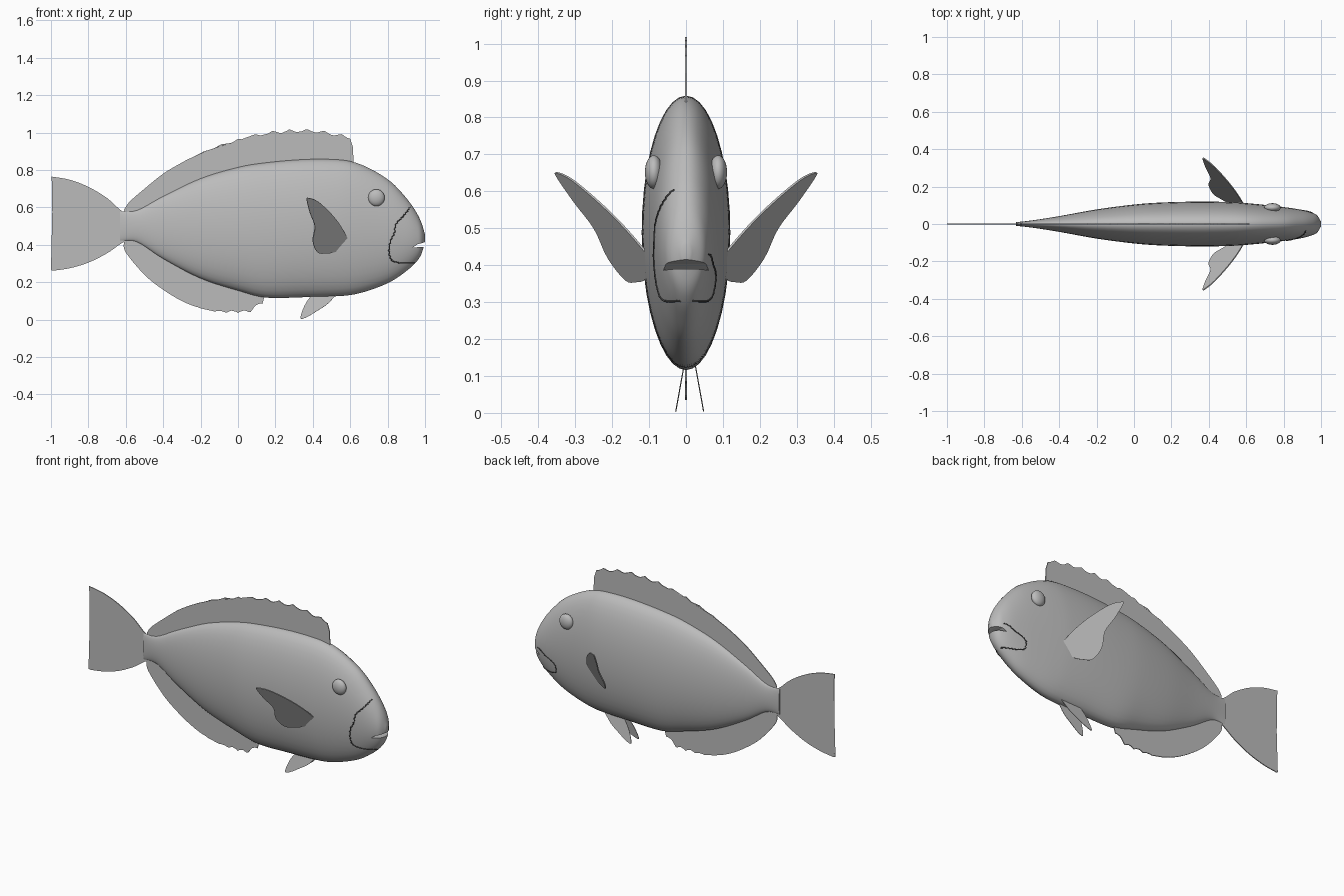
import bpy, bmesh, math
from mathutils import Vector

if "Cube" in bpy.data.objects:
    bpy.data.objects.remove(bpy.data.objects["Cube"])


def material(name, value):
    mat = bpy.data.materials.new(name)
    mat.use_nodes = True
    color = (value, value, value, 1)
    mat.diffuse_color = color
    mat.node_tree.nodes["Principled BSDF"].inputs["Base Color"].default_value = color
    return mat


GREY = material("grey", 0.5)
DARK = material("dark grey", 0.06)


def add_object(name, bm, mat=GREY):
    bmesh.ops.recalc_face_normals(bm, faces=bm.faces)
    mesh = bpy.data.meshes.new(name)
    bm.to_mesh(mesh)
    bm.free()
    obj = bpy.data.objects.new(name, mesh)
    bpy.context.collection.objects.link(obj)
    mesh.materials.append(mat)
    return obj


def smooth(obj, degrees=40):
    bpy.ops.object.select_all(action='DESELECT')
    obj.select_set(True)
    bpy.context.view_layer.objects.active = obj
    bpy.ops.object.shade_smooth_by_angle(angle=math.radians(degrees))


def spline(points, steps=5):
    """Catmull-Rom curve through the points."""
    pts = [Vector(p) for p in points]
    out = []
    for i in range(len(pts) - 1):
        a, b, c = pts[max(i - 1, 0)], pts[i], pts[i + 1]
        d = pts[min(i + 2, len(pts) - 1)]
        for s in range(steps):
            t = s / steps
            out.append(b + (c - a) * (t / 2) + (a * 2 - b * 5 + c * 4 - d) * (t * t / 2)
                       + (b * 3 - a - c * 3 + d) * (t ** 3 / 2))
    return out + [pts[-1]]


# Body stations: x, top, bottom, half width
stations = spline([
    (-.63, .58, .42, .01), (-.54, .585, .415, .02), (-.4, .66, .325, .042),
    (-.2, .755, .22, .078), (0, .815, .155, .104), (.15, .84, .118, .115),
    (.35, .857, .12, .12), (.52, .857, .125, .117), (.62, .842, .135, .11),
    (.72, .8, .163, .1), (.82, .735, .205, .088), (.9, .65, .26, .075),
    (.95, .58, .305, .061), (.98, .52, .35, .045), (1, .455, .415, .012)])


def half_width(x, z):
    """Half width of the body surface at a side-view point."""
    for p, q in zip(stations, stations[1:]):
        if p[0] <= x <= q[0]:
            s = p.lerp(q, (x - p[0]) / (q[0] - p[0]))
            h = (2 * z - s[1] - s[2]) / (s[1] - s[2])
            return s[3] * math.sqrt(max(0, 1 - h * h))
    return 0


bm = bmesh.new()
SIDES = 40
rings = []
for x, top, low, wide in stations:
    ring = []
    for k in range(SIDES):
        a = math.tau * k / SIDES
        ring.append(bm.verts.new((x, wide * math.cos(a),
                                  (top + low) / 2 + (top - low) / 2 * math.sin(a))))
    rings.append(ring)
for r, s in zip(rings, rings[1:]):
    for k in range(SIDES):
        n = (k + 1) % SIDES
        bm.faces.new((r[k], r[n], s[n], s[k]))
bm.faces.new(rings[0])
bm.faces.new(rings[-1])
body = add_object("body", bm)

# Mouth: a curved slot cut into the snout
bm = bmesh.new()
slot = [(.935, .386), (.97, .388), (1.03, .393), (1.03, .425), (.985, .41), (.96, .403)]
sides = [[bm.verts.new((x, y, z)) for x, z in slot] for y in (-.2, .2)]
bm.faces.new(sides[0])
bm.faces.new(sides[1])
for k in range(len(slot)):
    n = (k + 1) % len(slot)
    bm.faces.new((sides[0][k], sides[0][n], sides[1][n], sides[1][k]))
cutter = add_object("mouth_cutter", bm)
cutter.hide_render = True
cutter.hide_set(True)
cut = body.modifiers.new("mouth", 'BOOLEAN')
cut.object = cutter
cut.operation = 'DIFFERENCE'
cut.solver = 'EXACT'
smooth(body)


def fin(name, outline, place, thickness=.005):
    """Thin flat fin from a side-view outline, mapped into space by place."""
    bm = bmesh.new()
    face = bm.faces.new([bm.verts.new(place(x, z)) for x, z in outline])
    bmesh.ops.triangulate(bm, faces=[face])
    obj = add_object(name, bm)
    solid = obj.modifiers.new("thickness", 'SOLIDIFY')
    solid.thickness = thickness
    solid.offset = 0
    return obj


def scallop(edge, depth, start, spacing):
    """Notch the edge between its spines, deeper towards the head."""
    return [(x, z + depth * min(1, max(0, (x - start) / .4))
             * abs(math.sin(math.pi * x / spacing))) for x, z in edge]


def middle(x, z):
    return (x, 0, z)


# Dorsal fin
edge = spline([(-.61, .585), (-.58, .63), (-.5, .7), (-.4, .78), (-.3, .84), (-.2, .892),
               (-.1, .935), (0, .967), (.1, .995), (.2, 1.013), (.3, 1.02), (.4, 1.02),
               (.5, 1.005), (.6, .985)], 8)
base = [(s[0], s[1] - .03) for s in reversed(stations) if -.6 < s[0] < .6]
fin("dorsal_fin", scallop(edge, -.018, -.3, .092) + [(.615, .92), (.618, .82)] + base, middle)

# Anal fin
edge = spline([(-.61, .415), (-.6, .36), (-.5, .24), (-.4, .16), (-.3, .1), (-.2, .06),
               (-.1, .038), (0, .035), (.06, .035), (.13, .085), (.14, .13)], 8)
base = [(s[0], s[2] + .03) for s in reversed(stations) if -.6 < s[0] < .13]
fin("anal_fin", scallop(edge, .025, -.25, .065) + base, middle)

# Tail fin
tail = (spline([(-.57, .57), (-.62, .58), (-.7, .65), (-.8, .71), (-.9, .748), (-.997, .765)])
        + spline([(-.998, .75), (-.975, .65), (-.967, .5), (-.977, .36), (-1, .265)])
        + spline([(-.99, .262), (-.9, .275), (-.8, .305), (-.7, .355), (-.62, .41), (-.57, .43)]))
fin("tail_fin", tail, middle)

# Paired fins and eyes
pectoral = spline([(.575, .41), (.55, .38), (.51, .36), (.47, .355), (.425, .36), (.4, .42),
                   (.41, .5), (.385, .57), (.368, .64), (.38, .65), (.43, .63), (.5, .565),
                   (.55, .5), (.585, .435)], 4)
pelvic = spline([(.53, .14), (.48, .085), (.42, .045), (.37, .015), (.335, .006),
                 (.345, .05), (.37, .1), (.41, .15)], 4)
for side, sign in (("left", 1), ("right", -1)):
    fin(side + "_pectoral_fin", pectoral, lambda x, z: (
        x, sign * (.108 + .596 * (.585 - x) + .544 * (z - .435)), z), .006)
    fin(side + "_pelvic_fin", pelvic, lambda x, z: (
        x, .01 + sign * (.015 + .18 * (.13 - z)), z), .003)
    bm = bmesh.new()
    bmesh.ops.create_uvsphere(bm, u_segments=32, v_segments=20, radius=.044)
    bmesh.ops.scale(bm, vec=(1, .55, 1.03), verts=bm.verts)
    bmesh.ops.translate(bm, vec=(.74, sign * .087, .652), verts=bm.verts)
    smooth(add_object(side + "_eye", bm))


def seam(name, sign, path):
    """Fine ragged jaw seam lying on the body surface."""
    curve = bpy.data.curves.new(name, 'CURVE')
    curve.dimensions = '3D'
    curve.bevel_depth = .003
    curve.bevel_resolution = 1
    points = spline(path, 6)
    poly = curve.splines.new('POLY')
    poly.points.add(len(points) - 1)
    for k, (p, (x, z)) in enumerate(zip(poly.points, points)):
        x += .003 * math.sin(k * 2.3)
        p.co = (x, sign * half_width(x, z), z, 1)
    obj = bpy.data.objects.new(name, curve)
    bpy.context.collection.objects.link(obj)
    curve.materials.append(DARK)


chin = [(.82, .32), (.85, .306), (.89, .302), (.945, .303)]
seam("right_jaw_seam", -1, [(.92, .605), (.905, .58), (.88, .55), (.845, .51), (.835, .46),
                            (.815, .42), (.808, .36)] + chin)
seam("left_jaw_seam", 1, [(.955, .43), (.93, .425), (.89, .4), (.85, .385), (.82, .36)] + chin)
